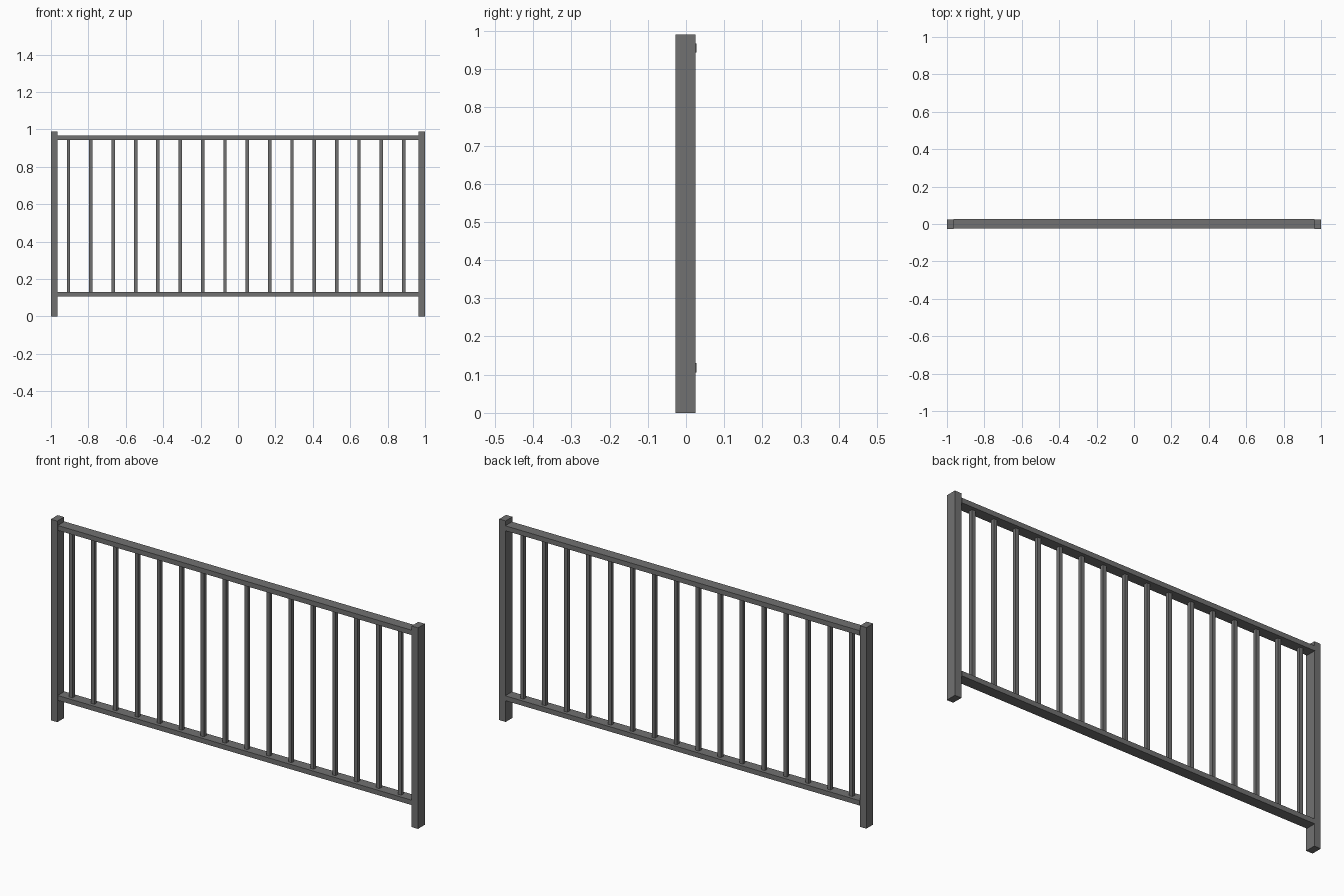
import bpy

old = bpy.data.objects.get("Cube")
if old:
    bpy.data.objects.remove(old, do_unlink=True)

# Painted metal
metal = bpy.data.materials.new("dark_grey_metal")
metal.use_nodes = True
grey = (0.165, 0.165, 0.165, 1)
metal.diffuse_color = grey
metal.node_tree.nodes["Principled BSDF"].inputs["Base Color"].default_value = grey


def box(name, low, high):
    """Add a box between two opposite corners."""
    centre = [(a + b) / 2 for a, b in zip(low, high)]
    bpy.ops.mesh.primitive_cube_add(size=1, location=centre)
    ob = bpy.context.object
    ob.name = name
    ob.scale = [b - a for a, b in zip(low, high)]
    bpy.ops.object.transform_apply(location=False, rotation=False, scale=True)
    ob.data.materials.append(metal)
    return ob


# End posts
POST = 0.035
INNER = 1 - POST
box("right_post", (-1, -0.028, 0), (-INNER, 0.025, 0.99))
box("left_post", (INNER, -0.028, 0), (1, 0.025, 0.99))

# Horizontal rails, set slightly back from the post fronts
for name, z in (("bottom_rail", 0.106), ("top_rail", 0.943)):
    box(name, (-INNER, -0.024, z), (INNER, 0.028, z + 0.024))

# Evenly spaced square balusters between the rails
COUNT = 16
FIRST, LAST = -0.906, 0.886
HALF = 0.009
for i in range(COUNT):
    x = FIRST + (LAST - FIRST) * i / (COUNT - 1)
    box(f"baluster_{i + 1}", (x - HALF, 0.002 - HALF, 0.13), (x + HALF, 0.002 + HALF, 0.943))
